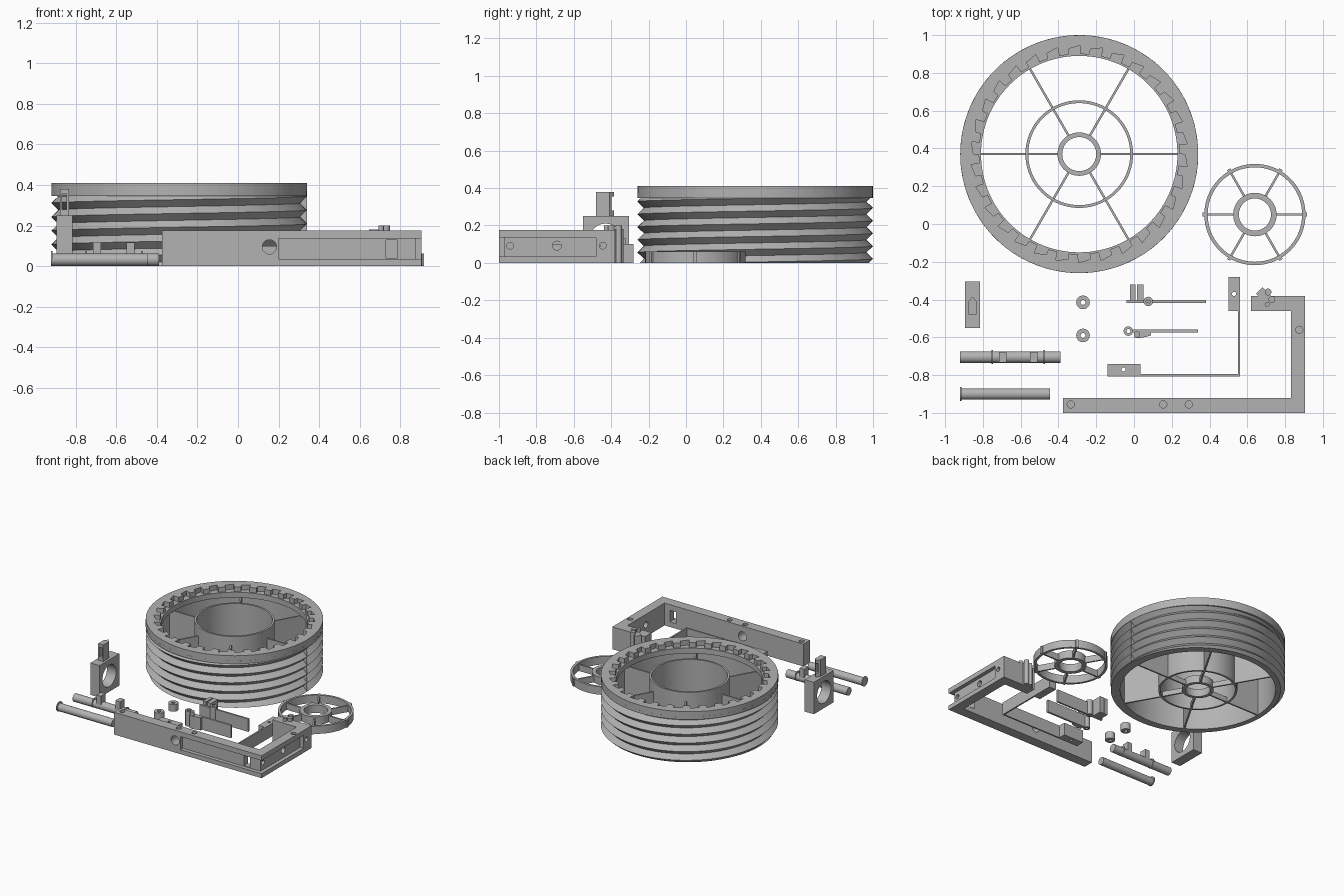
import bpy, bmesh, math
from mathutils import Vector, Matrix

if "Cube" in bpy.data.objects:
    bpy.data.objects.remove(bpy.data.objects["Cube"])

GREY = bpy.data.materials.new("plain_grey")
GREY.use_nodes = True
GREY.diffuse_color = (0.45, 0.45, 0.45, 1)
GREY.node_tree.nodes["Principled BSDF"].inputs["Base Color"].default_value = (0.45, 0.45, 0.45, 1)


def finish(name, bm):
    bmesh.ops.recalc_face_normals(bm, faces=bm.faces[:])
    me = bpy.data.meshes.new(name)
    bm.to_mesh(me)
    bm.free()
    me.materials.append(GREY)
    ob = bpy.data.objects.new(name, me)
    bpy.context.collection.objects.link(ob)
    return ob


def box(name, x0, x1, y0, y1, z0, z1):
    bm = bmesh.new()
    bmesh.ops.create_cube(bm, size=1)
    for v in bm.verts:
        v.co = Vector(((x0, x1)[v.co.x > 0], (y0, y1)[v.co.y > 0], (z0, z1)[v.co.z > 0]))
    return finish(name, bm)


def rod(name, start, end, r, sides=32):
    a, b = Vector(start), Vector(end)
    bm = bmesh.new()
    turn = (b - a).to_track_quat("Z", "Y").to_matrix().to_4x4()
    bmesh.ops.create_cone(bm, cap_ends=True, segments=sides, radius1=r, radius2=r,
                          depth=(b - a).length, matrix=Matrix.Translation((a + b) / 2) @ turn)
    return finish(name, bm)


def prism(name, points, z0, z1):
    bm = bmesh.new()
    face = bm.faces.new([bm.verts.new((x, y, z0)) for x, y in points])
    top = bmesh.ops.extrude_face_region(bm, geom=[face])["geom"]
    bmesh.ops.translate(bm, vec=(0, 0, z1 - z0), verts=[v for v in top if isinstance(v, bmesh.types.BMVert)])
    return finish(name, bm)


def loft(name, columns):
    """Closed skin through a closed ring of closed cross-sections."""
    bm = bmesh.new()
    cols = [[bm.verts.new(p) for p in c] for c in columns]
    for i, a in enumerate(cols):
        b = cols[(i + 1) % len(cols)]
        for k in range(len(a)):
            m = (k + 1) % len(a)
            bm.faces.new((a[k], b[k], b[m], a[m]))
    bmesh.ops.remove_doubles(bm, verts=bm.verts[:], dist=1e-5)
    return finish(name, bm)


def polar(c, r, t, z):
    return (c[0] + r * math.cos(t), c[1] + r * math.sin(t), z)


def ring(name, c, r0, r1, z0, z1, sides=72):
    section = ((r0, z0), (r1, z0), (r1, z1), (r0, z1))
    return loft(name, [[polar(c, r, math.tau * i / sides, z) for r, z in section] for i in range(sides)])


def spokes(name, c, r0, r1, z0, z1, w):
    for i in range(6):
        t = math.tau * i / 6
        ob = box(f"{name}_{i + 1}", r0, r1, -w / 2, w / 2, z0, z1)
        ob.data.transform(Matrix.Translation((c[0], c[1], 0)) @ Matrix.Rotation(t, 4, "Z"))


def cut(ob, cutters):
    for c in cutters:
        m = ob.modifiers.new("cut", "BOOLEAN")
        m.operation, m.object, m.solver = "DIFFERENCE", c, "EXACT"
    dg = bpy.context.evaluated_depsgraph_get()
    dg.update()
    me = bpy.data.meshes.new_from_object(ob.evaluated_get(dg))
    ob.modifiers.clear()
    ob.data = me
    for c in cutters:
        bpy.data.objects.remove(c)


# Large drum with a helical V thread
C, H, PITCH, BAND, SIDES = (-0.29, 0.37), 0.41, 0.068, 0.347, 120


def thread_radius(z, t):
    u = ((z - 0.311) / PITCH - t / math.tau) % 1
    return 0.63 - 0.035 * (1 - 2 * min(u, 1 - u))


columns = []
for i in range(SIDES + 1):
    t = math.tau * i / SIDES
    rows = [min(max(0.311 + PITCH * (k / 2 + t / math.tau), 0), BAND) for k in range(-12, 3)]
    col = [polar(C, thread_radius(z, t), t, z) for z in [0] + rows + [BAND]]
    columns.append(col + [polar(C, r, t, z) for r, z in
                          ((0.63, BAND), (0.63, 0.37), (0.56, 0.37), (0.56, 0))])
loft("threaded_drum", columns)
ring("drum_lip", C, 0.52, 0.6, 0.33, 0.372, SIDES)

# Ratchet teeth round the inside of the drum's top
TEETH = 30
crown = []
for i in range(TEETH):
    for f, r in ((0, 0.53), (0.45, 0.53), (0.46, 0.575), (0.99, 0.56)):
        t = math.tau * (i + f) / TEETH
        crown.append([polar(C, q, t, z) for q, z in ((r, 0.37), (0.63, 0.37), (0.63, H), (r, H))])
loft("ratchet_crown", crown)

# Drum interior
ring("drum_inner_cylinder", C, 0.27, 0.285, 0, 0.4)
ring("drum_hub", C, 0.09, 0.115, 0, 0.06, 48)
spokes("drum_hub_spoke", C, 0.11, 0.275, 0, 0.04, 0.012)
spokes("drum_web", C, 0.28, 0.565, 0, 0.33, 0.012)

# Small spoked wheel
W = (0.64, 0.05)
ring("wheel_rim", W, 0.25, 0.268, 0, 0.062)
ring("wheel_hub", W, 0.085, 0.115, 0, 0.062, 48)
spokes("wheel_spoke", W, 0.11, 0.255, 0, 0.05, 0.012)
spokes("wheel_rim_key", W, 0.26, 0.277, 0, 0.062, 0.02)

# Hooked frame with channels, windows and screw holes
frame = prism("frame", ((-0.375, -1), (0.905, -1), (0.905, -0.38), (0.62, -0.38), (0.62, -0.46),
                        (0.83, -0.46), (0.83, -0.92), (-0.375, -0.92)), 0, 0.175)
cutters = [box("front_channel", 0.2, 0.95, -1.1, -0.97, 0.035, 0.137),
           box("side_channel", 0.875, 1, -1.1, -0.48, 0.035, 0.137),
           box("front_window", 0.73, 0.785, -1.1, -0.9, 0.04, 0.13),
           rod("front_hole", (0.155, -1.1, 0.095), (0.155, -0.9, 0.095), 0.035)]
for x, y in ((-0.335, -0.955), (0.155, -0.955), (0.29, -0.955), (0.875, -0.56)):
    cutters.append(rod("counterbore", (x, y, 0.16), (x, y, 0.2), 0.019, 20))
for y, r in ((-0.94, 0.018), (-0.69, 0.024), (-0.445, 0.018)):
    cutters.append(rod("side_hole", (0.8, y, 0.092), (1, y, 0.092), r, 24))
cut(frame, cutters)

# Pin cluster on the end of the frame
prism("latch_block", ((0.645, -0.37), (0.68, -0.335), (0.73, -0.385), (0.695, -0.41)), 0, 0.18)
for i, (x, y, r) in enumerate(((0.71, -0.36, 0.018), (0.705, -0.425, 0.013), (0.73, -0.4, 0.018))):
    rod(f"latch_pin_{i + 1}", (x, y, 0), (x, y, 0.2), r, 20)

# Thin angled strip with an end tab on each leg
box("strip_long_leg", -0.14, 0.562, -0.807, -0.795, 0, 0.1)
box("strip_short_leg", 0.55, 0.562, -0.807, -0.28, 0, 0.1)
for name, b, p, axis in (("strip_front_tab", (-0.14, 0.035, -0.8, -0.74), (-0.055, -0.77), (0, 1)),
                         ("strip_rear_tab", (0.5, 0.555, -0.46, -0.28), (0.53, -0.37), (1, 0))):
    tab = box(name, *b, 0, 0.1)
    cut(tab, [rod("tab_hole", (*p, -0.1), (*p, 0.2), 0.011, 20)])

# Clamp bracket with a big bore and a slotted pointed post
bracket = box("bracket", -0.895, -0.815, -0.55, -0.305, 0, 0.25)
cut(bracket, [rod("bore", (-1, -0.43, 0.125), (-0.7, -0.43, 0.125), 0.085, 48)])
post = prism("bracket_post", ((-0.877, -0.48), (-0.833, -0.48), (-0.833, -0.41),
                              (-0.855, -0.385), (-0.877, -0.41)), 0.25, 0.38)
cut(post, [box("post_slot", -0.866, -0.844, -0.6, -0.3, 0.28, 0.355)])

# Two axle rods
rod("axle_collared", (-0.92, -0.705, 0.032), (-0.39, -0.705, 0.032), 0.031)
for i, x in enumerate((-0.75, -0.475)):
    rod(f"axle_collar_{i + 1}", (x - 0.004, -0.705, 0.037), (x + 0.004, -0.705, 0.037), 0.037)
for i, x in enumerate((-0.695, -0.53)):
    box(f"axle_lug_{i + 1}", x - 0.02, x + 0.02, -0.733, -0.677, 0.03, 0.117)
rod("axle_plain", (-0.92, -0.9, 0.032), (-0.445, -0.9, 0.032), 0.03)
rod("axle_head", (-0.922, -0.9, 0.037), (-0.914, -0.9, 0.037), 0.037)

# Bushings
for i, y in enumerate((-0.415, -0.59)):
    ring(f"bushing_{i + 1}", (-0.27, y), 0.013, 0.036, 0, 0.055, 32)

# Two lever arms with pivot bosses
box("rear_arm", -0.04, 0.38, -0.417, -0.402, 0, 0.1)
ring("rear_arm_boss", (0.075, -0.41), 0.011, 0.025, 0, 0.12, 24)
box("rear_arm_jaw_left", 0.015, 0.05, -0.405, -0.32, 0, 0.13)
box("rear_arm_jaw_right", -0.02, 0.007, -0.405, -0.32, 0, 0.13)
box("front_arm", -0.01, 0.34, -0.575, -0.559, 0, 0.1)
ring("front_arm_boss", (-0.03, -0.567), 0.011, 0.025, 0, 0.12, 24)
rod("front_arm_pin", (0.015, -0.585, 0), (0.015, -0.585, 0.13), 0.016, 20)
prism("front_arm_pawl", ((0, -0.6), (0.03, -0.605), (0.09, -0.59), (0.09, -0.57), (0.01, -0.57)), 0, 0.1)

# Smooth the round parts while keeping edges sharp
for ob in bpy.context.collection.objects:
    ob.select_set(ob.type == "MESH")
    if ob.type == "MESH":
        bpy.context.view_layer.objects.active = ob
bpy.ops.object.shade_smooth_by_angle(angle=math.radians(25))
